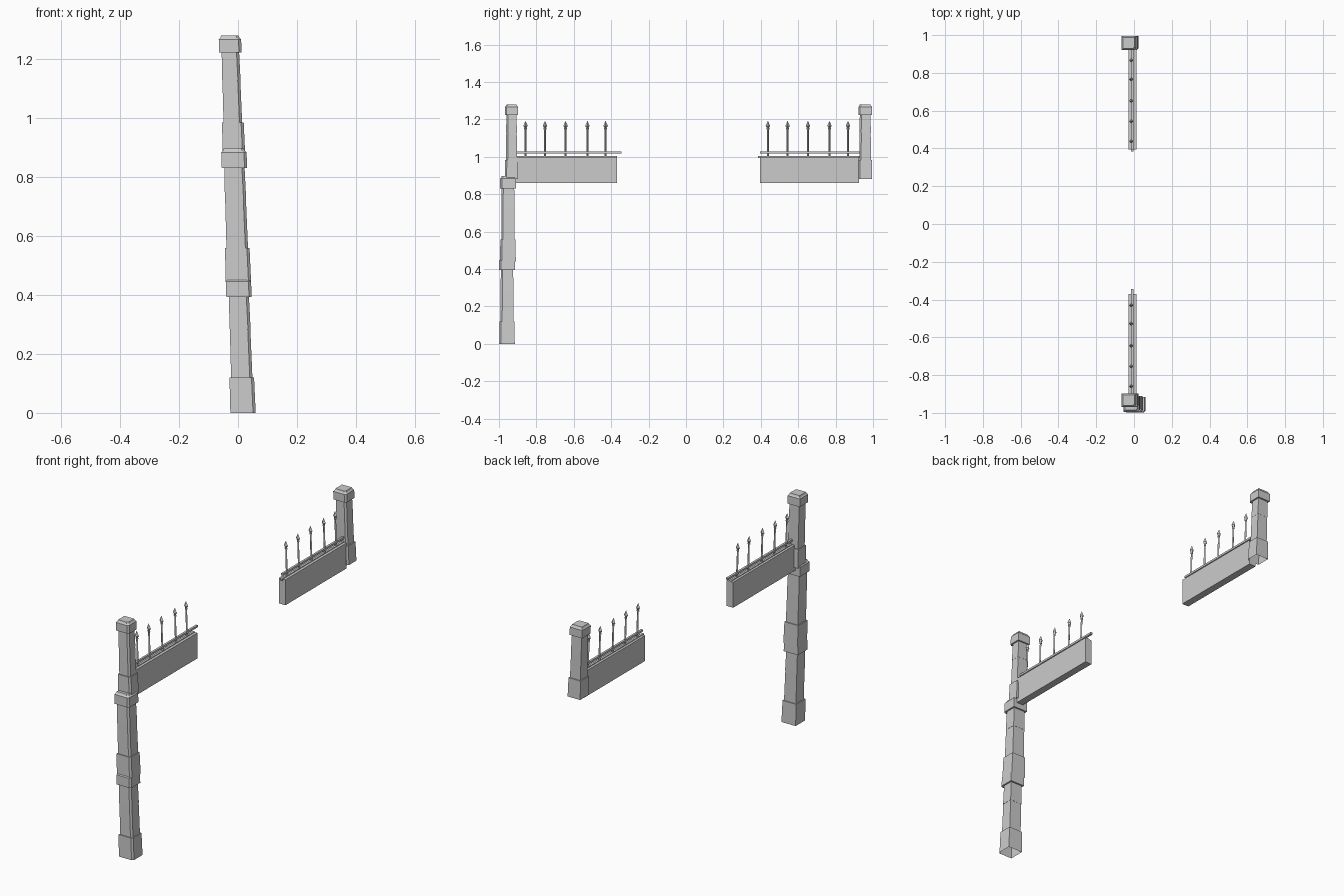
import bpy
import bmesh

LEAN = -0.035  # sideways lean of the posts per unit of height

old = bpy.data.objects.get("Cube")
if old:
    bpy.data.objects.remove(old, do_unlink=True)

stone = bpy.data.materials.new("grey stone")
stone.use_nodes = True
GREY = (0.6, 0.6, 0.6, 1)
stone.diffuse_color = GREY
stone.node_tree.nodes["Principled BSDF"].inputs["Base Color"].default_value = GREY


def finish(name, bm):
    bmesh.ops.recalc_face_normals(bm, faces=bm.faces)
    mesh = bpy.data.meshes.new(name)
    bm.to_mesh(mesh)
    bm.free()
    mesh.materials.append(stone)
    obj = bpy.data.objects.new(name, mesh)
    bpy.context.collection.objects.link(obj)
    return obj


def loft(bm, rings, cap_bottom=True):
    """Skin a list of point rings and close the ends."""
    loops = [[bm.verts.new(p) for p in ring] for ring in rings]
    n = len(loops[0])
    for a, b in zip(loops, loops[1:]):
        for i in range(n):
            j = (i + 1) % n
            bm.faces.new((a[i], a[j], b[j], b[i]))
    bm.faces.new(loops[-1])
    if cap_bottom:
        bm.faces.new(loops[0])


def post_ring(z, hx, hy, cx, cy):
    """Square outline with one worn corner, shifted by the lean."""
    cx += LEAN * z
    c = 0.009
    return [(cx - hx, cy - hy, z), (cx + hx - c, cy - hy, z),
            (cx + hx, cy - hy + c, z), (cx + hx, cy + hy, z),
            (cx - hx, cy + hy, z)]


def post(name, z0, height, wx, wy, cy, slim):
    """One post module: plinth, two shaft stones and a bevelled cap, open below."""
    plinth, joint, neck = z0 + 0.26 * height, z0 + 0.62 * height, z0 + 0.855 * height
    top = z0 + height
    profile = [(z0, 1.0), (plinth, 0.97), (plinth, slim + 0.03),
               (joint, slim), (joint, slim + 0.02), (neck, slim - 0.02),
               (neck, 1.0), (top - 0.014, 1.0), (top - 0.008, 0.86), (top, 0.78)]
    bm = bmesh.new()
    loft(bm, [post_ring(z, wx * s / 2, wy * s / 2, 0.017, cy) for z, s in profile],
         cap_bottom=False)
    finish(name, bm)


def box(name, lo, hi):
    bm = bmesh.new()
    loft(bm, [[(lo[0], lo[1], z), (hi[0], lo[1], z), (hi[0], hi[1], z), (lo[0], hi[1], z)]
              for z in (lo[2], hi[2])])
    finish(name, bm)


def spike(name, x, y):
    """Thin square rod with a collar and a diamond point."""
    profile = [(0.99, 0.006), (1.145, 0.005), (1.147, 0.008), (1.152, 0.008),
               (1.154, 0.005), (1.165, 0.012), (1.19, 0.001)]
    bm = bmesh.new()
    rings = []
    for z, r in profile:
        cx = x + LEAN * (z - 1.0)
        rings.append([(cx + r, y, z), (cx, y + r, z), (cx - r, y, z), (cx, y - r, z)])
    loft(bm, rings)
    finish(name, bm)


# Stacked front post and the single rear post
post("front_post_lower", 0.0, 0.46, 0.086, 0.083, -0.957, 0.81)
post("front_post_middle", 0.44, 0.457, 0.086, 0.084, -0.952, 0.82)
post("front_post_upper", 0.88, 0.4, 0.076, 0.07, -0.933, 0.8)
post("rear_post", 0.88, 0.4, 0.076, 0.074, 0.958, 0.8)

# Low walls, rails and spikes at each end
sections = {
    "front": ((-0.91, -0.37), (-0.91, -0.345), (-0.91, -0.37),
              (-0.858, -0.754, -0.644, -0.527, -0.43)),
    "rear": ((0.395, 0.925), (0.395, 0.93), (0.385, 0.93),
             (0.438, 0.543, 0.652, 0.767, 0.866)),
}
RAIL_X = -0.009
for side, (wall, upper, lower, spikes) in sections.items():
    box(side + "_wall", (-0.028, wall[0], 0.86), (0.012, wall[1], 1.0))
    box(side + "_upper_rail", (RAIL_X - 0.006, upper[0], 1.018), (RAIL_X + 0.006, upper[1], 1.029))
    box(side + "_lower_rail", (RAIL_X - 0.006, lower[0], 0.993), (RAIL_X + 0.006, lower[1], 1.004))
    for i, y in enumerate(spikes):
        spike(f"{side}_spike_{i + 1}", RAIL_X, y)
